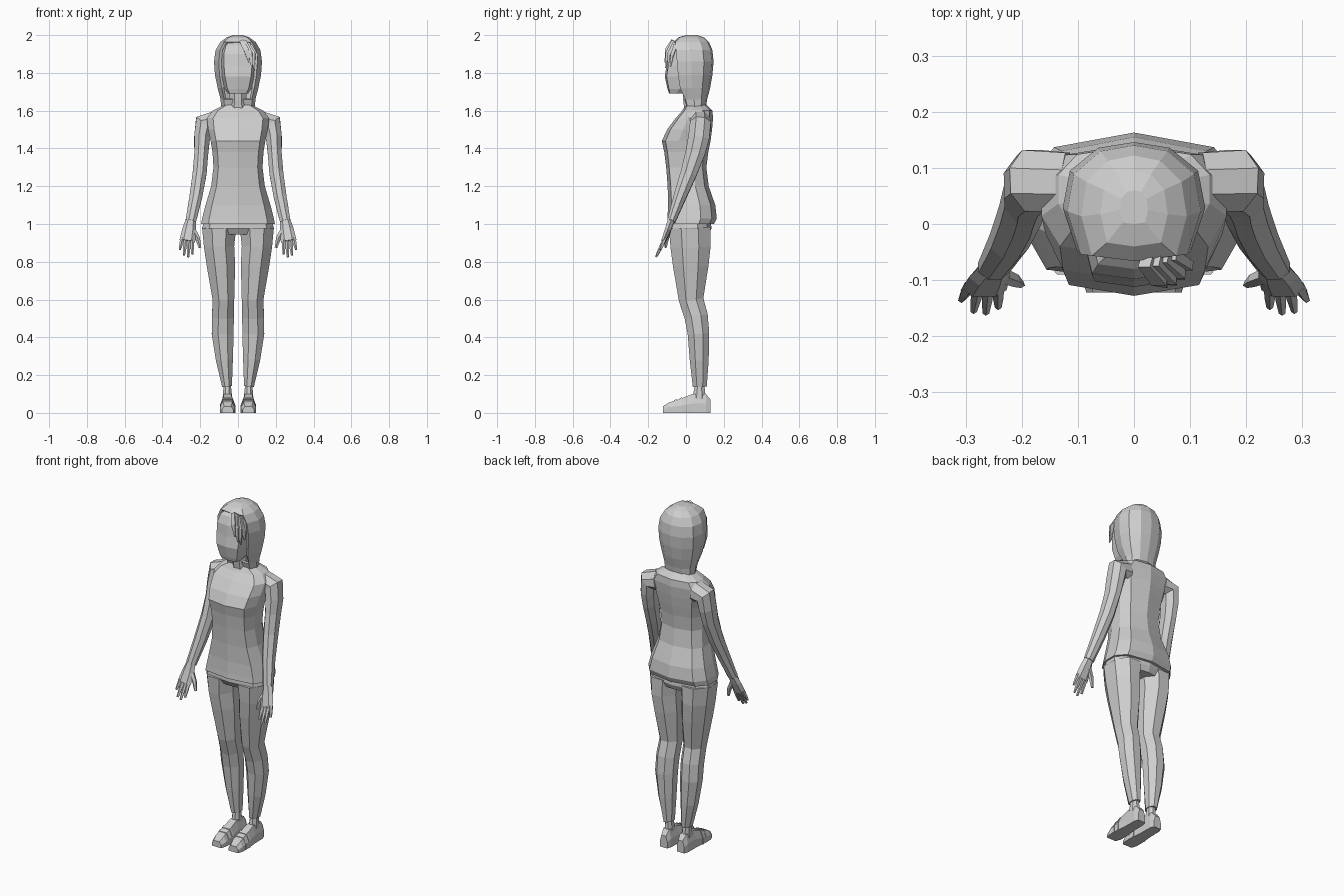
import bpy, bmesh, math
from mathutils import Vector

grey = bpy.data.materials.new("light grey")
grey.diffuse_color = (0.62, 0.62, 0.62, 1)

# Half cross-sections, front to back: (x, y) fractions of width and depth
BODY = [(0, -1), (.8, -.85), (1, -.3), (1, .35), (.75, .8), (0, 1)]
HEAD = [(0, -1), (.8, -.9), (1, -.15), (.9, .5), (.5, .9), (0, 1)]


def loft(name, rings, mirror=False, skip=None, thick=0):
    """Skin a list of equal-sized rings, capping both ends."""
    bm = bmesh.new()
    vs = [[bm.verts.new(p) for p in r] for r in rings]
    n = len(rings[0])
    for a, b in zip(vs, vs[1:]):
        for i in range(n):
            j = (i + 1) % n
            f = bm.faces.new((a[i], a[j], b[j], b[i]))
    if not skip:
        bm.faces.new(vs[0])
    bm.faces.new(vs[-1])
    bmesh.ops.recalc_face_normals(bm, faces=bm.faces)
    if skip:
        gone = [f for f in bm.faces if skip(f.calc_center_median())]
        bmesh.ops.delete(bm, geom=gone, context='FACES')
    me = bpy.data.meshes.new(name)
    bm.to_mesh(me)
    bm.free()
    me.materials.append(grey)
    ob = bpy.data.objects.new(name, me)
    bpy.context.collection.objects.link(ob)
    if thick:
        m = ob.modifiers.new("thickness", 'SOLIDIFY')
        m.thickness = thick
    if mirror:
        m = ob.modifiers.new("mirror", 'MIRROR')
        m.use_mirror_merge = False
    return ob


def section(shape, z, w, front, back):
    """Horizontal symmetric ring from a half cross-section."""
    full = shape + [(-x, y) for x, y in shape[-2:0:-1]]
    mid, half = (front + back) / 2, (back - front) / 2
    return [(x * w, mid + y * half, z) for x, y in full]


def tube(name, path, n=8, mirror=True):
    """Limb along (x, y, z, depth radius, width radius) points."""
    pts = [Vector(p[:3]) for p in path]
    rings = []
    for i, p in enumerate(path):
        d = (pts[min(i + 1, len(pts) - 1)] - pts[max(i - 1, 0)]).normalized()
        u = Vector((0, 1, 0))
        u = (u - d * u.dot(d)).normalized()
        v = d.cross(u)
        k = 1 / math.cos(math.pi / n)
        rings.append([pts[i] + k * (u * p[3] * math.cos(t) + v * p[4] * math.sin(t))
                      for t in [(j + .5) * math.tau / n for j in range(n)]])
    return loft(name, rings, mirror)


# Shirt
loft("shirt", [section(BODY, *r) for r in [
    (1.0, .195, -.1, .148), (1.03, .19, -.098, .163), (1.1, .172, -.095, .155),
    (1.2, .142, -.097, .12), (1.3, .13, -.105, .108), (1.38, .135, -.115, .118),
    (1.44, .145, -.128, .13), (1.5, .158, -.1, .138), (1.56, .165, -.055, .143),
    (1.6, .135, -.02, .14), (1.635, .065, .0, .105)]])

# Trousers
loft("trouser_top", [section(BODY, *r) for r in [
    (.945, .17, -.07, .12), (.975, .19, -.09, .135), (1.03, .178, -.088, .13)]])
tube("trouser_leg", [
    (.1, .02, .98, .11, .09), (.1, .024, .88, .106, .08), (.09, .025, .78, .094, .075),
    (.077, .027, .6, .065, .057), (.08, .054, .51, .062, .058), (.081, .066, .42, .057, .058),
    (.072, .07, .28, .05, .045), (.058, .073, .14, .037, .026)])

# Shoes: outline rings from heel to toe
def shoe_ring(y, w, top, cx=.055):
    return [(cx - w, y, 0), (cx - w, y, top * .5), (cx - w * .6, y, top),
            (cx + w * .6, y, top), (cx + w, y, top * .5), (cx + w, y, 0)]

loft("shoe", [shoe_ring(*r) for r in [
    (.13, .024, .07), (.105, .032, .1), (.035, .033, .1), (-.03, .039, .075),
    (-.09, .04, .055), (-.122, .03, .035)]], mirror=True)
for y, top in ((-.02, .083), (-.05, .073)):
    loft("shoe_strap", [shoe_ring(y, .041, top), shoe_ring(y - .014, .041, top - .006)], mirror=True)
tube("ankle", [(.057, .072, .16, .024, .018), (.056, .07, .07, .036, .026)])

# Arms and hands
tube("arm", [
    (.12, .075, 1.54, .052, .058), (.18, .077, 1.53, .055, .054), (.19, .068, 1.46, .056, .042),
    (.194, .05, 1.38, .052, .037), (.203, .015, 1.27, .043, .037), (.222, -.03, 1.15, .034, .034),
    (.25, -.078, 1.015, .022, .028)])
tube("palm", [(.25, -.078, 1.02, .018, .024), (.258, -.095, .97, .016, .032),
              (.268, -.118, .91, .012, .036)], n=6)
for x0, z0, tip in [(.242, .92, (.242, -.148, .84)), (.26, .915, (.264, -.158, .825)),
                    (.278, .918, (.286, -.155, .835)), (.294, .925, (.308, -.135, .865))]:
    mid = [(a + b) / 2 for a, b in zip((x0, -.112, z0), tip)]
    tube("finger", [(x0, -.112, z0, .009, .009), (*mid, .008, .008), (*tip, .005, .005)], n=5)
tube("thumb", [(.24, -.09, .97, .012, .013), (.214, -.1, .925, .01, .011),
               (.201, -.108, .875, .005, .006)], n=5)

# Neck and face
tube("neck", [(0, .045, 1.58, .05, .055), (0, .03, 1.66, .045, .045),
              (0, .025, 1.74, .045, .045)], mirror=False)
loft("face", [section(HEAD, *r) for r in [
    (1.692, .055, -.09, .0), (1.715, .07, -.098, .05), (1.78, .086, -.112, .08),
    (1.84, .093, -.103, .1), (1.9, .093, -.098, .1), (1.945, .08, -.08, .085),
    (1.972, .045, -.05, .06)]])

# Hair cap, open around the face
loft("hair", [section(HEAD, *r) for r in [
    (1.615, .09, .005, .105), (1.66, .092, -.01, .112), (1.72, .108, -.04, .128),
    (1.79, .122, -.052, .14), (1.86, .127, -.058, .146), (1.92, .119, -.064, .14),
    (1.963, .094, -.066, .122), (1.988, .06, -.04, .095), (2.0, .025, .0, .06)]],
    skip=lambda c: c.z < 1.95 and abs(c.x) < .06 and c.y < 0, thick=.014)

# Fringe strands swept to one side
for root, mid, tip in [
        ((.02, -.068, 1.968), (.045, -.102, 1.92), (.058, -.112, 1.855)),
        ((.035, -.066, 1.965), (.062, -.1, 1.905), (.075, -.108, 1.825)),
        ((.05, -.06, 1.955), (.078, -.09, 1.9), (.088, -.098, 1.81)),
        ((.065, -.055, 1.945), (.092, -.075, 1.89), (.1, -.08, 1.835))]:
    tube("fringe_strand", [(*root, .01, .012), (*mid, .008, .014), (*tip, .002, .002)],
         n=4, mirror=False)
